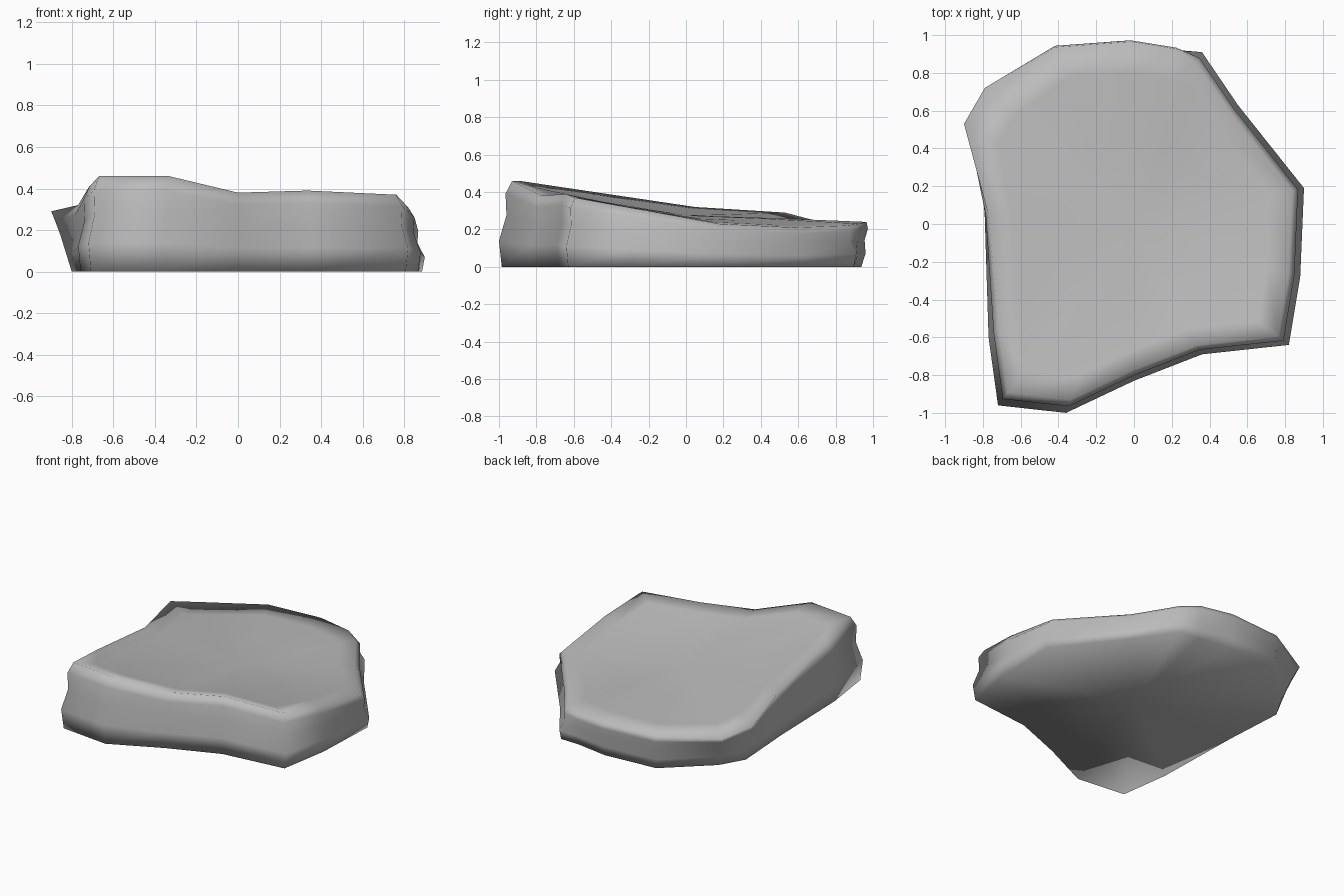
import bpy
import bmesh
from mathutils import Vector

default_cube = bpy.data.objects.get("Cube")
if default_cube:
    bpy.data.objects.remove(default_cube, do_unlink=True)


def flat_material(name, color):
    material = bpy.data.materials.new(name)
    material.use_nodes = True
    material.diffuse_color = color
    shader = material.node_tree.nodes["Principled BSDF"]
    shader.inputs["Base Color"].default_value = color
    shader.inputs["Roughness"].default_value = 0.9
    return material


# Widest outline of the slab: x, y, rim height, overhang
outline = [
    (-.72, -.96, .46, 0), (-.36, -1, .46, 0), (0, -.83, .38, 0), (.36, -.69, .39, 0),
    (.82, -.64, .37, 0), (.88, -.28, .31, 0), (.9, .19, .23, 0), (.55, .63, .21, 0),
    (.36, .91, .22, 0), (.23, .96, .23, .5), (-.02, 1, .24, .5), (-.43, .97, .24, .5),
    (-.79, .72, .24, 1), (-.9, .53, .29, 1), (-.81, .05, .32, .3), (-.77, -.6, .41, 0),
]

# Wall levels from foot to rim: height share, scale when upright, scale when overhanging
levels = [
    (0, .985, .89),
    (.3, 1, .92),
    (.6, .96, .95),
    (.85, .965, .98),
    (1, .93, 1),
]

# Rings across the top: scale, pull towards the middle height
top_rings = [(.8, .2), (.45, .6)]
middle_height = .275


def wall_ring(share, upright, overhanging):
    ring = []
    for x, y, rim, lean in outline:
        scale = upright + (overhanging - upright) * lean
        ring.append(Vector((x * scale, y * scale, rim * share)))
    return ring


def top_ring(scale, pull):
    return [Vector((x * scale, y * scale, rim + (middle_height - rim) * pull))
            for x, y, rim, lean in outline]


def bridge(bm, lower, upper):
    count = len(lower)
    for i in range(count):
        j = (i + 1) % count
        bm.faces.new((lower[i], lower[j], upper[j], upper[i]))


def fan(bm, ring, height):
    center = bm.verts.new((0, 0, height))
    for i, vert in enumerate(ring):
        bm.faces.new((vert, ring[(i + 1) % len(ring)], center))


# Stone slab: stacked rings closed by a fan above and below
bm = bmesh.new()
rings = [wall_ring(*level) for level in levels]
rings += [top_ring(*ring) for ring in top_rings]
loops = [[bm.verts.new(point) for point in ring] for ring in rings]
for lower, upper in zip(loops, loops[1:]):
    bridge(bm, lower, upper)
fan(bm, loops[-1], middle_height)
fan(bm, loops[0], 0)
bmesh.ops.recalc_face_normals(bm, faces=bm.faces)
for face in bm.faces:
    face.smooth = True

mesh = bpy.data.meshes.new("stone_slab")
bm.to_mesh(mesh)
bm.free()
mesh.materials.append(flat_material("stone_grey", (.5, .5, .5, 1)))
slab = bpy.data.objects.new("stone_slab", mesh)
bpy.context.collection.objects.link(slab)
